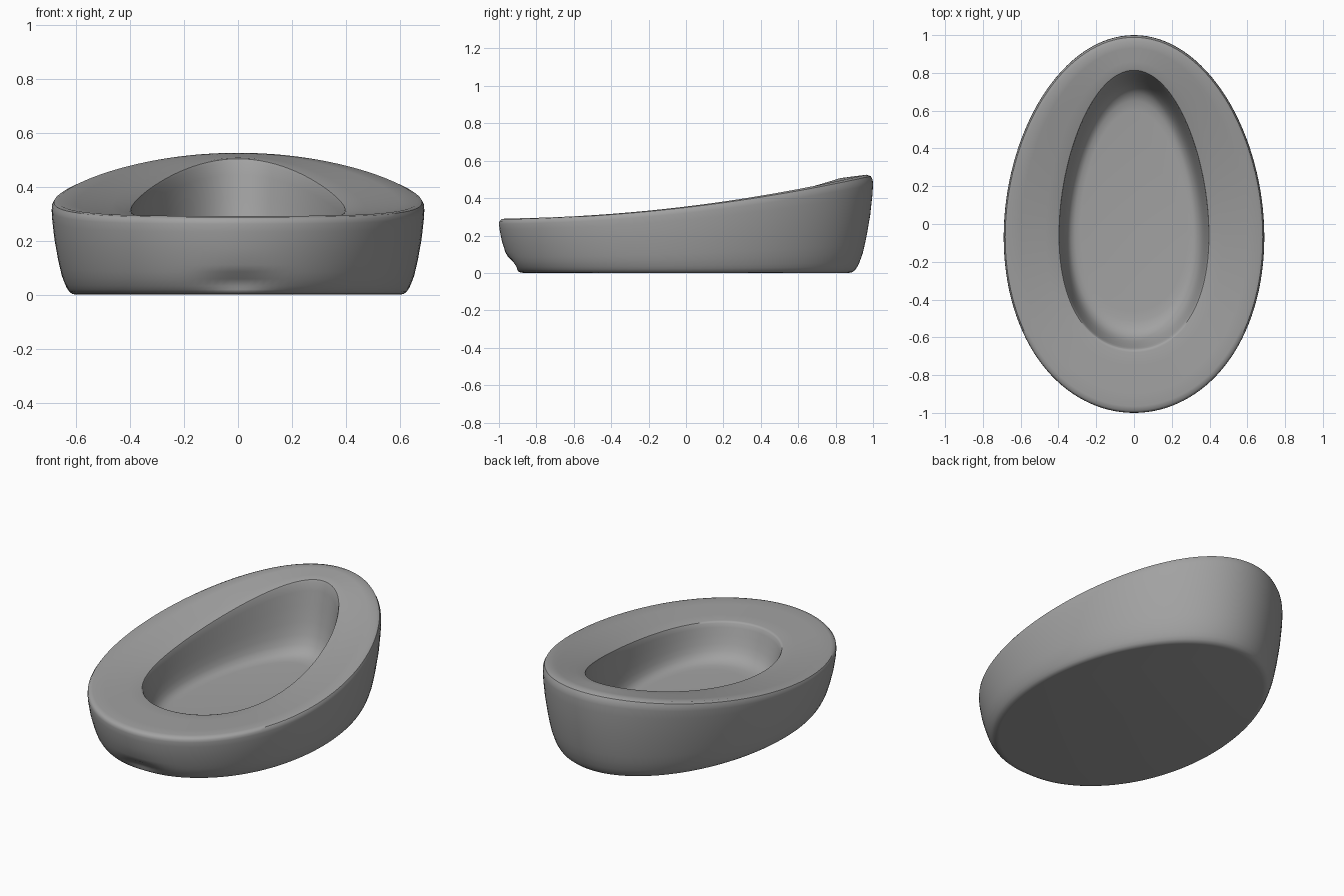
import bpy, bmesh, math

cube = bpy.data.objects.get("Cube")
if cube:
    bpy.data.objects.remove(cube, do_unlink=True)

SEGMENTS = 128
FLOOR = 0.08


def outer_outline(t):
    return 0.69 * math.cos(t), math.sin(t) - 0.07 * math.cos(t) ** 2


def inner_outline(t):
    return 0.395 * math.cos(t), 0.0725 + 0.7375 * math.sin(t) - 0.13 * math.cos(t) ** 2


def outer_height(y):
    return 0.355 + 0.117 * y + 0.053 * y * y


def inner_height(y):
    return 0.3225 + 0.131 * y + 0.1195 * y * y


def outer_point(t, scale, level):
    x, y = outer_outline(t)
    z = level * outer_height(y)
    x, y = x * scale, y * scale
    # Shallow finger notch low on the front
    if y < 0:
        y += 0.03 * math.exp(-(x / 0.12) ** 2 - ((z - 0.045) / 0.03) ** 2)
    return x, y, z


def inner_point(t, scale, depth):
    x, y = inner_outline(t)
    top = inner_height(y)
    return x * scale, 0.06 + (y - 0.06) * scale, top + (FLOOR - top) * depth


def rim_point(t, blend):
    a, b = outer_point(t, 0.965, 1), inner_point(t, 1.02, 0)
    return tuple(p + (q - p) * blend for p, q in zip(a, b))


# Wall sections: (outline scale, share of the height)
outer_wall = [(0.87, 0), (0.89, 0.008), (0.905, 0.03), (0.917, 0.065), (0.928, 0.11),
              (0.945, 0.2), (0.956, 0.29), (0.966, 0.38), (0.985, 0.59), (0.997, 0.8),
              (1, 0.9), (0.998, 0.95), (0.988, 0.985), (0.965, 1)]
inner_wall = [(1.02, 0), (1.005, 0.01), (0.997, 0.04), (0.985, 0.15), (0.965, 0.35),
              (0.94, 0.57), (0.915, 0.74), (0.885, 0.86), (0.845, 0.945),
              (0.79, 0.985), (0.72, 1)]

angles = [2 * math.pi * i / SEGMENTS for i in range(SEGMENTS)]
sections = [[outer_point(t, *s) for t in angles] for s in outer_wall]
sections += [[rim_point(t, k / 4) for t in angles] for k in range(1, 4)]
sections += [[inner_point(t, *s) for t in angles] for s in inner_wall]

# Loft the sections into one closed shell
bm = bmesh.new()
rings = [[bm.verts.new(p) for p in section] for section in sections]
for low, high in zip(rings, rings[1:]):
    for i in range(SEGMENTS):
        j = (i + 1) % SEGMENTS
        bm.faces.new((low[i], low[j], high[j], high[i]))
bm.faces.new(rings[0][::-1])
bm.faces.new(rings[-1])
bmesh.ops.recalc_face_normals(bm, faces=bm.faces)

mesh = bpy.data.meshes.new("oval_dish")
bm.to_mesh(mesh)
bm.free()
dish = bpy.data.objects.new("oval_dish", mesh)
bpy.context.collection.objects.link(dish)

# Plain grey finish
grey = bpy.data.materials.new("mid_grey")
grey.use_nodes = True
colour = (0.36, 0.36, 0.36, 1)
grey.diffuse_color = colour
grey.node_tree.nodes["Principled BSDF"].inputs["Base Color"].default_value = colour
mesh.materials.append(grey)

bpy.ops.object.select_all(action="DESELECT")
dish.select_set(True)
bpy.context.view_layer.objects.active = dish
bpy.ops.object.shade_smooth_by_angle(angle=math.radians(40))
